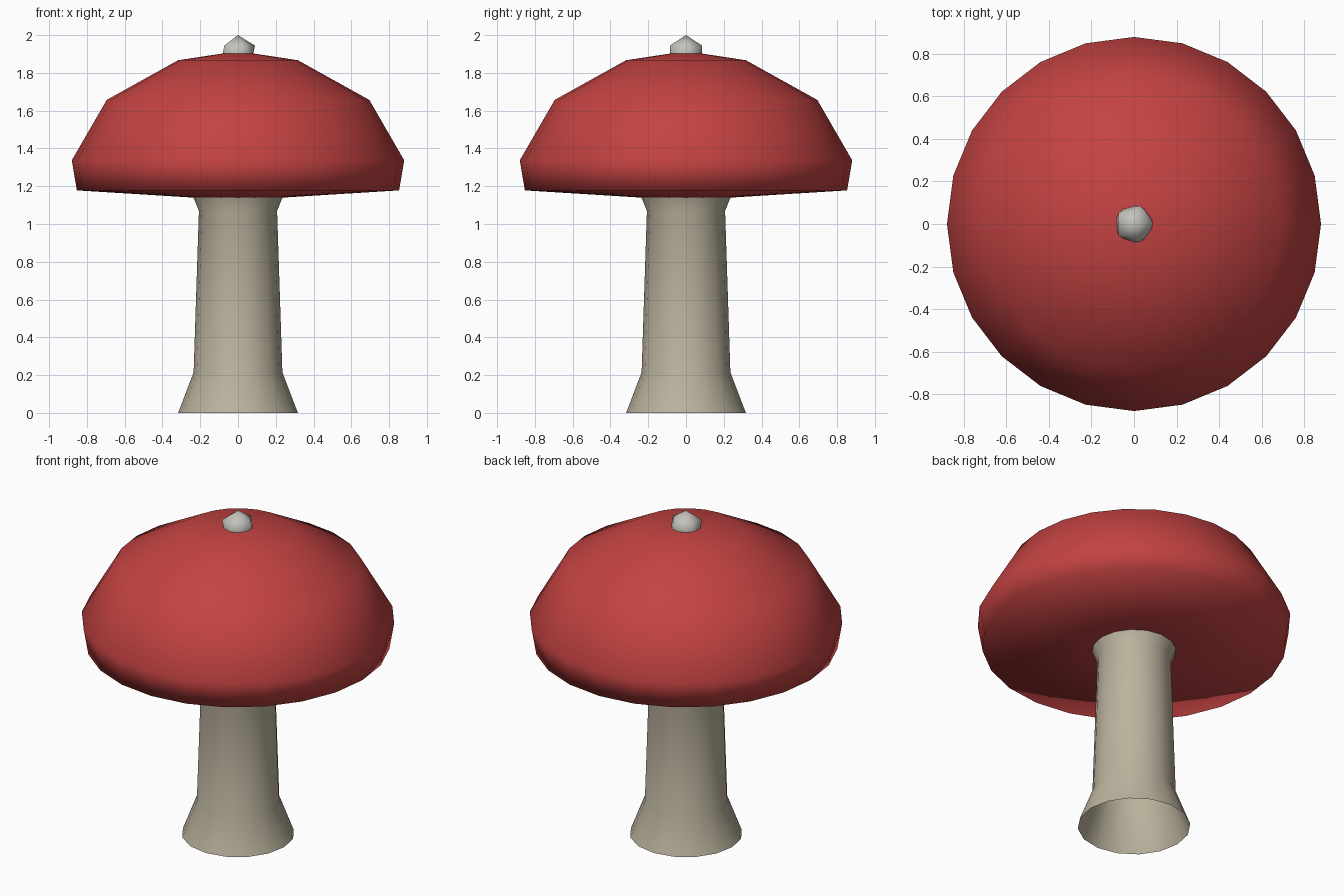
import bpy, bmesh
from math import cos, sin, tau

if "Cube" in bpy.data.objects:
    bpy.data.objects.remove(bpy.data.objects["Cube"])


def finish(bm, name, color):
    bmesh.ops.recalc_face_normals(bm, faces=bm.faces)
    for f in bm.faces:
        f.smooth = True
    me = bpy.data.meshes.new(name)
    bm.to_mesh(me)
    bm.free()
    mat = bpy.data.materials.new(name + "_color")
    mat.diffuse_color = (*color, 1)
    mat.use_nodes = True
    mat.node_tree.nodes["Principled BSDF"].inputs["Base Color"].default_value = mat.diffuse_color
    me.materials.append(mat)
    ob = bpy.data.objects.new(name, me)
    bpy.context.collection.objects.link(ob)
    return ob


def lathe(name, profile, sides, color):
    """Revolve (radius, z) points; radius 0 makes a single pole vertex."""
    bm = bmesh.new()
    rings = []
    for r, z in profile:
        n = sides if r > 0 else 1
        rings.append([bm.verts.new((r * cos(tau * i / sides), r * sin(tau * i / sides), z))
                      for i in range(n)])
    for a, b in zip(rings, rings[1:]):
        for i in range(sides):
            j = (i + 1) % sides
            quad = [a[i % len(a)], a[j % len(a)], b[j % len(b)], b[i % len(b)]]
            bm.faces.new(list(dict.fromkeys(quad)))
    return finish(bm, name, color)


# Stem: open tube, flared at both ends
lathe("stem", [(0.317, 0), (0.235, 0.215), (0.207, 1.07), (0.24, 1.15)],
      16, (0.50, 0.45, 0.34))

# Cap: faceted dome with tucked rim and slightly bulging underside
lathe("cap", [(0, 1.14), (0.24, 1.14), (0.853, 1.178), (0.88, 1.337),
              (0.695, 1.657), (0.317, 1.867), (0, 1.915)],
      24, (0.55, 0.055, 0.055))

# Small knob on the top of the cap
bm = bmesh.new()
bmesh.ops.create_icosphere(bm, subdivisions=1, radius=0.1)
bmesh.ops.translate(bm, verts=bm.verts, vec=(0, 0, 1.9))
finish(bm, "top_spot", (0.55, 0.54, 0.50))
